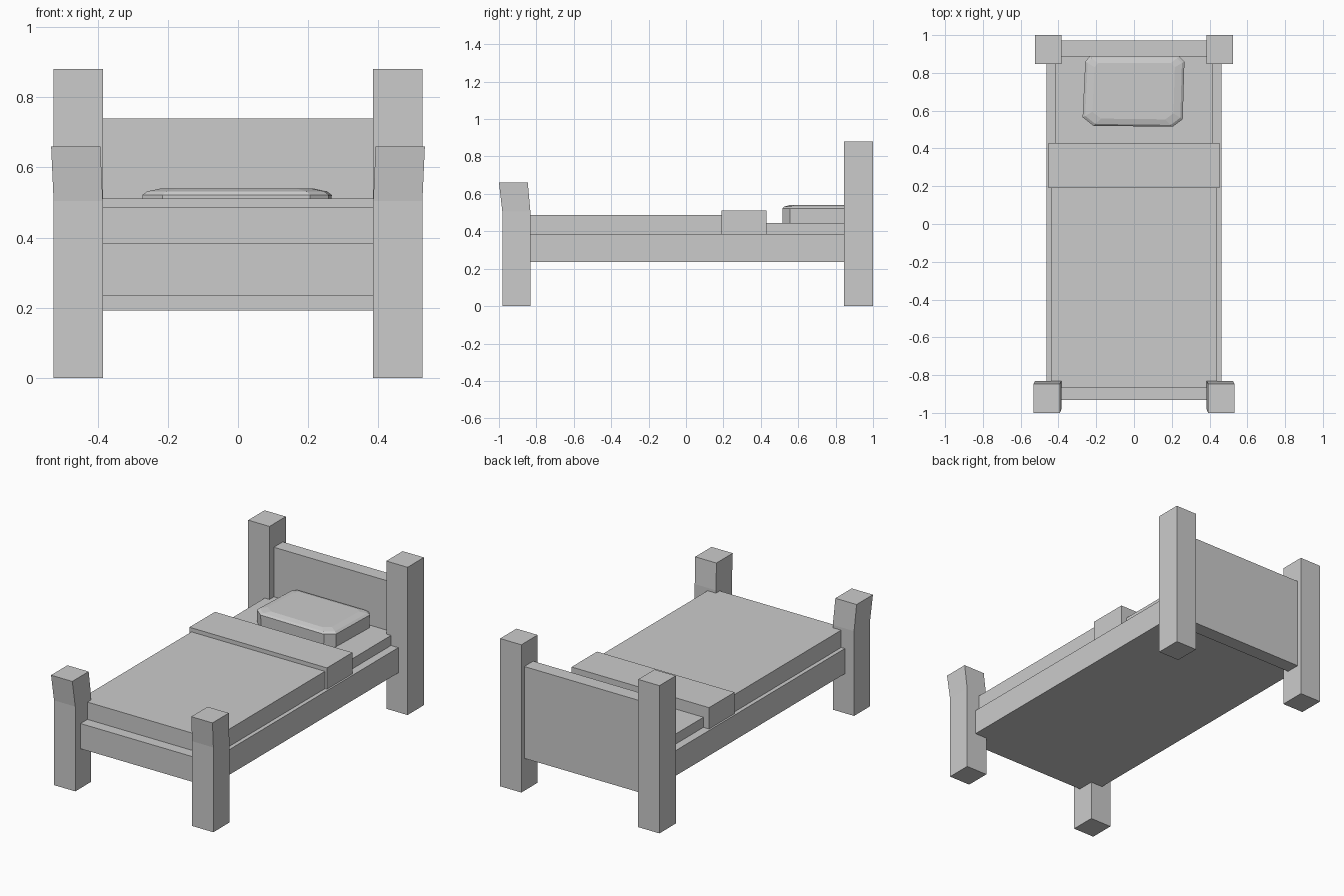
import bpy, bmesh

default = bpy.data.objects.get("Cube")
if default:
    bpy.data.objects.remove(default, do_unlink=True)

# One plain grey for the whole bed
GREY = (0.6, 0.6, 0.6, 1)
grey = bpy.data.materials.new("plain grey")
grey.use_nodes = True
grey.diffuse_color = GREY
grey.node_tree.nodes["Principled BSDF"].inputs["Base Color"].default_value = GREY


def loft(name, rings):
    """Closed solid through a stack of matching rings, bottom to top."""
    bm = bmesh.new()
    loops = [[bm.verts.new(p) for p in ring] for ring in rings]
    n = len(loops[0])
    for low, high in zip(loops, loops[1:]):
        for i in range(n):
            j = (i + 1) % n
            bm.faces.new((low[i], low[j], high[j], high[i]))
    bm.faces.new(loops[0][::-1])
    bm.faces.new(loops[-1])
    bmesh.ops.recalc_face_normals(bm, faces=bm.faces)
    mesh = bpy.data.meshes.new(name)
    bm.to_mesh(mesh)
    bm.free()
    mesh.materials.append(grey)
    obj = bpy.data.objects.new(name, mesh)
    bpy.context.collection.objects.link(obj)
    return obj


def rect(x0, x1, y0, y1, z):
    return [(x0, y0, z), (x1, y0, z), (x1, y1, z), (x0, y1, z)]


def box(name, half_width, y0, y1, z0, z1):
    return loft(name, [rect(-half_width, half_width, y0, y1, z) for z in (z0, z1)])


# Posts: straight at the head, tops leaning outward at the foot
for side, s in (("left", 1), ("right", -1)):
    loft(side + "_head_post",
         [rect(s * 0.385, s * 0.525, 0.846, 1.0, z) for z in (0, 0.88)])
    loft(side + "_foot_post",
         [rect(s * 0.385, s * 0.525, -0.982, -0.832, z) for z in (0, 0.505)]
         + [rect(s * 0.392, s * 0.532, -1.0, -0.846, 0.66)])

# Frame and boards
box("bed_frame", 0.464, -0.932, 0.93, 0.235, 0.385)
box("headboard", 0.45, 0.888, 0.972, 0.193, 0.74)

# Bedding
box("mattress", 0.416, -0.85, 0.90, 0.37, 0.445)
box("blanket", 0.44, -0.867, 0.30, 0.37, 0.488)
box("blanket_fold", 0.453, 0.19, 0.43, 0.38, 0.512)

# Pillow: chamfered outline with a gently sloping rim around the top
outline = [(-0.215, 0.52), (0.205, 0.515), (0.258, 0.555), (0.267, 0.86),
           (0.24, 0.887), (-0.235, 0.887), (-0.258, 0.86), (-0.272, 0.565)]
cx, cy = 0.0, 0.71


def pillow_ring(scale_x, scale_y, z):
    return [(cx + (x - cx) * scale_x, cy + (y - cy) * scale_y, z) for x, y in outline]


loft("pillow", [pillow_ring(0.99, 0.99, 0.44), pillow_ring(1, 1, 0.522),
                pillow_ring(0.95, 0.95, 0.532), pillow_ring(0.81, 0.8, 0.54)])
